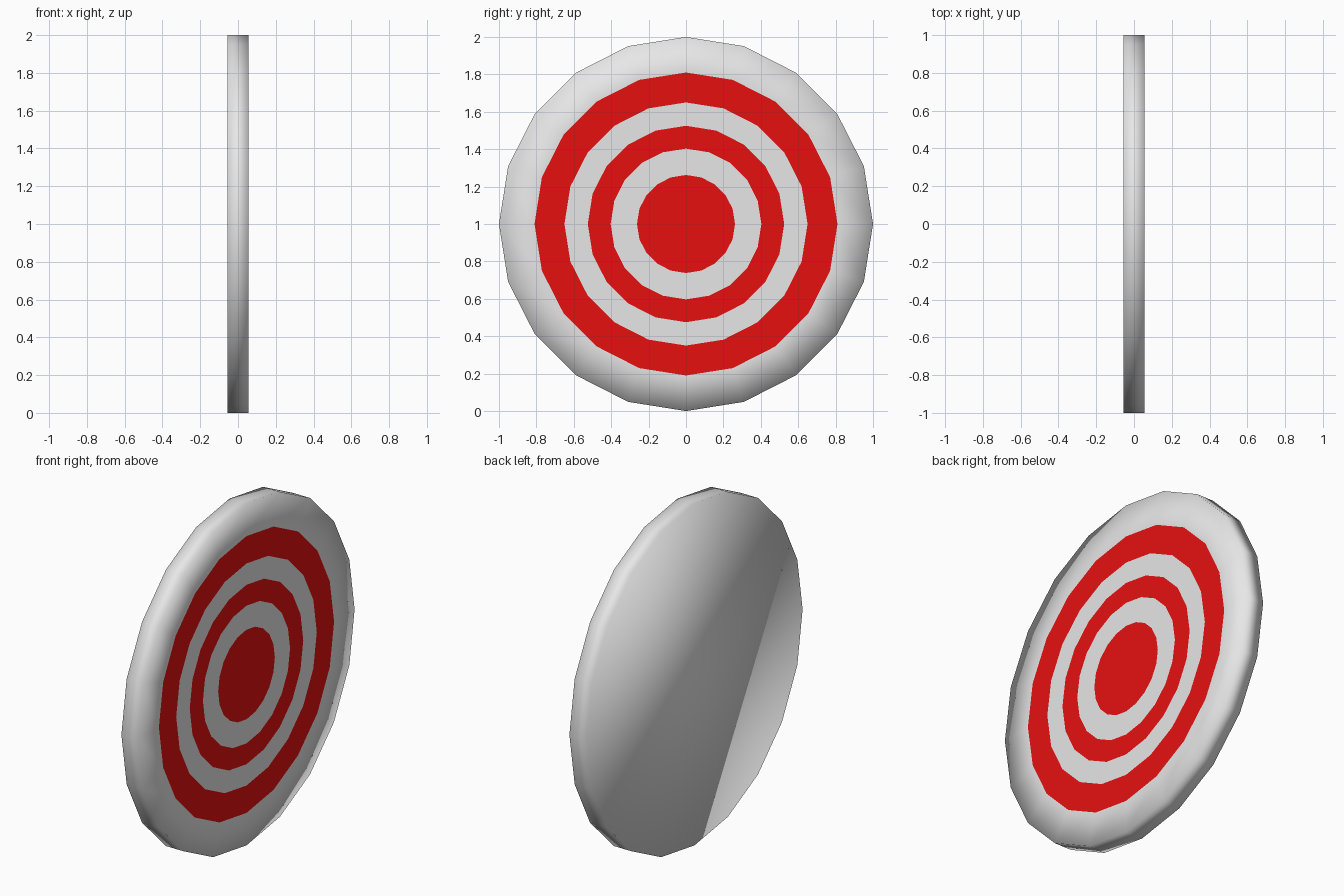
import bpy, bmesh, math

if "Cube" in bpy.data.objects:
    bpy.data.objects.remove(bpy.data.objects["Cube"])

SIDES = 20
HALF = 0.055


def material(name, rgb):
    m = bpy.data.materials.new(name)
    m.diffuse_color = (*rgb, 1.0)
    m.use_nodes = True
    m.node_tree.nodes["Principled BSDF"].inputs["Base Color"].default_value = m.diffuse_color
    return m


white = material("white", (0.8, 0.8, 0.8))
red = material("red", (0.8, 0.005, 0.005))

bm = bmesh.new()


def ring(x, r):
    return [bm.verts.new((x, r * math.cos(2 * math.pi * i / SIDES),
                          1 + r * math.sin(2 * math.pi * i / SIDES)))
            for i in range(SIDES)]


def band(a, b, mat):
    for i in range(SIDES):
        j = (i + 1) % SIDES
        bm.faces.new((a[i], a[j], b[j], b[i])).material_index = mat


# Back face and rim
back = ring(-HALF, 1.0)
bm.faces.new(list(reversed(back)))
outer = ring(HALF, 1.0)
band(back, outer, 0)

# Painted rings on the target face, alternating white and red inwards
mat = 0
for r in (0.81, 0.65, 0.525, 0.403, 0.262):
    inner = ring(HALF, r)
    band(outer, inner, mat)
    outer, mat = inner, 1 - mat

# Bullseye
bm.faces.new(outer).material_index = 1

for f in bm.faces:
    f.smooth = True
bmesh.ops.recalc_face_normals(bm, faces=bm.faces[:])

mesh = bpy.data.meshes.new("target_disc")
bm.to_mesh(mesh)
bm.free()
mesh.materials.append(white)
mesh.materials.append(red)
bpy.context.collection.objects.link(bpy.data.objects.new("target_disc", mesh))
